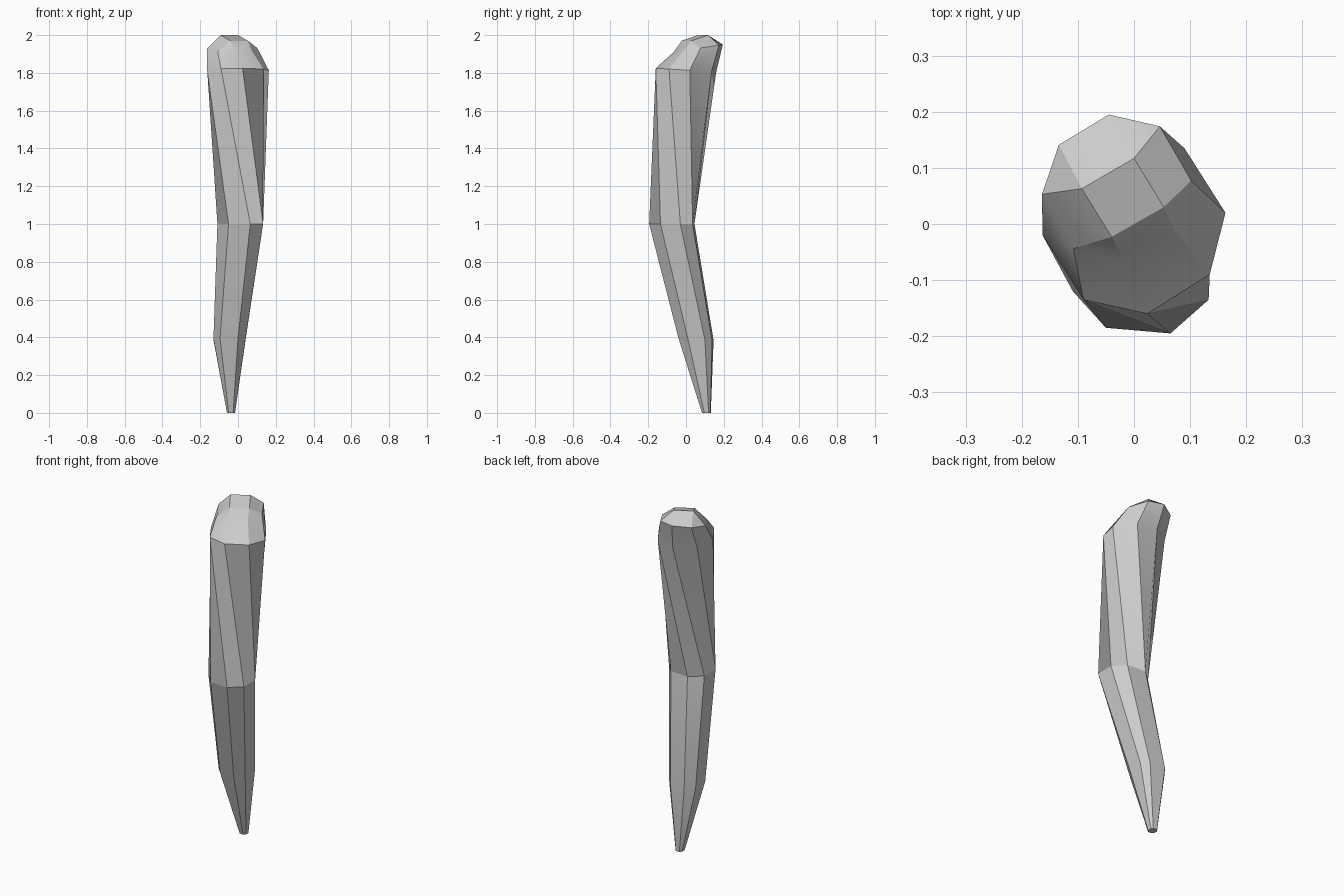
import bpy, bmesh, math

if "Cube" in bpy.data.objects:
    bpy.data.objects.remove(bpy.data.objects["Cube"])

# Cross-sections: centre (x, y, z), slope of z along y, half of the octagon
# (the other half is the same points reflected through the centre)
low = [(.045, -.093), (.085, -.043), (.085, .047), (.05, .085)]
sections = [
    ((-.037, .108, 0.0), 0, [(x * .25, y * .25) for x, y in low]),
    ((-.045, .053, .39), -.06, low),
    ((.012, -.075, 1.0), 0, [(.053, -.12), (.121, -.06), (.121, .045), (.062, .11)]),
    ((0, 0, 1.815), -.06, [(-.09, -.135), (.024, -.16), (.135, -.09), (.163, .02)]),
    ((-.031, .065, 1.93), .15, [(-.077, -.109), (.014, -.13), (.103, -.076), (.133, .012)]),
]

bm = bmesh.new()


def ring(centre, slope, half):
    cx, cy, cz = centre
    pts = half + [(-x, -y) for x, y in half]
    return [bm.verts.new((cx + x, cy + y, cz + slope * y)) for x, y in pts]


# Bent, twisted body
rings = [ring(*s) for s in sections]
for a, b in zip(rings, rings[1:]):
    for i in range(8):
        j = (i + 1) % 8
        bm.faces.new((a[i], a[j], b[j], b[i]))
bm.faces.new(rings[0][::-1])

# Top cap: a square whose corners each meet one pair of ring points
cap = [bm.verts.new(p) for p in ((-.04, -.023, 1.97), (.053, .03, 1.97),
                                 (0, .117, 2.0), (-.093, .063, 2.0))]
top = rings[-1]
bm.faces.new(cap)
for k in range(4):
    a, b, c = top[2 * k], top[2 * k + 1], top[(2 * k + 2) % 8]
    bm.faces.new((a, b, cap[k]))
    bm.faces.new((b, c, cap[(k + 1) % 4], cap[k]))

bmesh.ops.recalc_face_normals(bm, faces=bm.faces)
mesh = bpy.data.meshes.new("bent_horn")
bm.to_mesh(mesh)
bm.free()
horn = bpy.data.objects.new("bent_horn", mesh)
bpy.context.collection.objects.link(horn)

# Soft shading on the shallow edges only
bpy.context.view_layer.objects.active = horn
horn.select_set(True)
bpy.ops.object.shade_smooth_by_angle(angle=math.radians(30))
